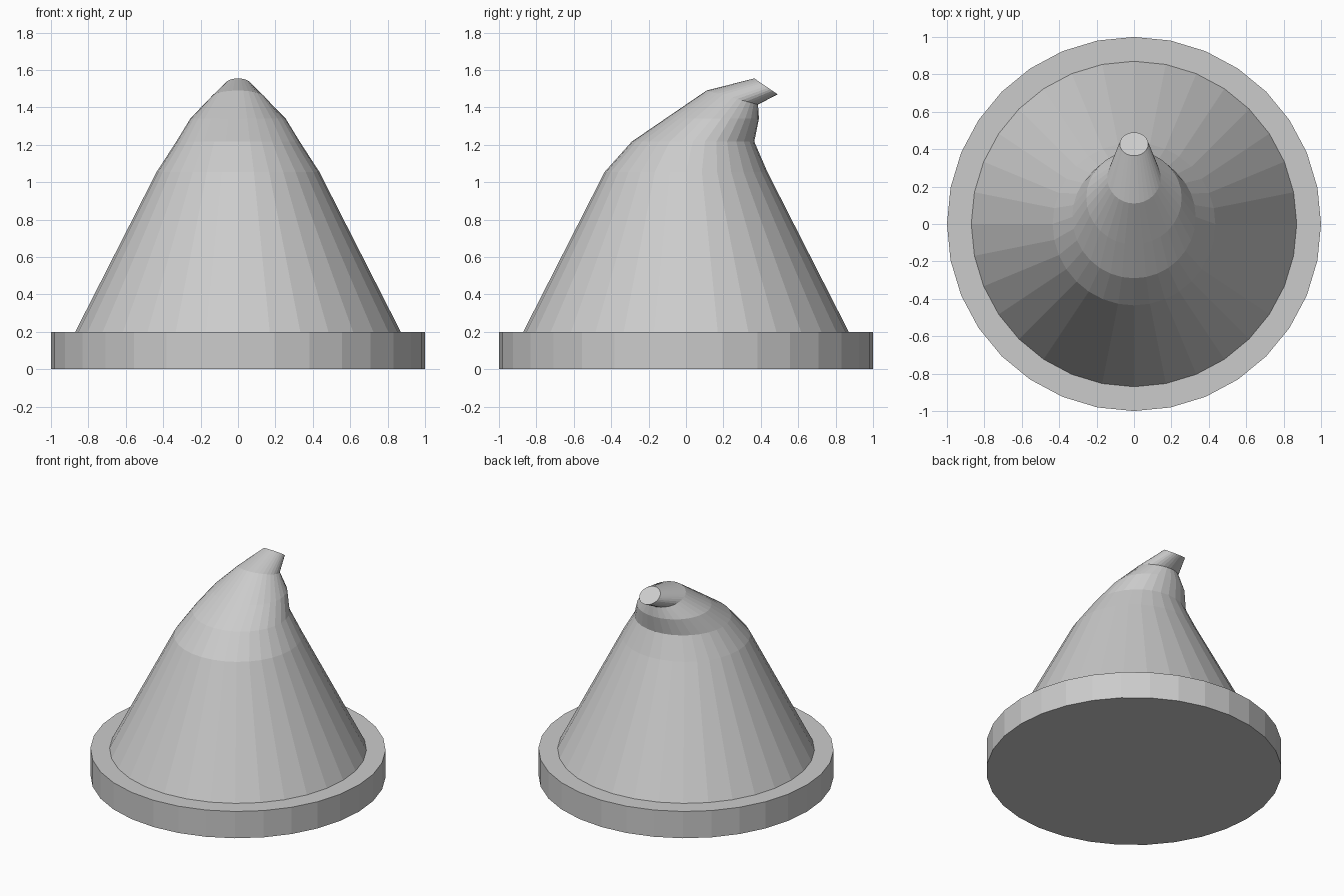
import bpy, bmesh
from math import sin, cos, pi

if "Cube" in bpy.data.objects:
    bpy.data.objects.remove(bpy.data.objects["Cube"])

SIDES = 32


def loft(name, rings):
    """Closed skin through rings given as (front_y, front_z, back_y, back_z, x_radius)."""
    bm = bmesh.new()
    loops = []
    for fy, fz, by, bz, rx in rings:
        loop = []
        for i in range(SIDES):
            a = 2 * pi * i / SIDES
            t = (sin(a) + 1) / 2
            loop.append(bm.verts.new((rx * cos(a), fy + (by - fy) * t, fz + (bz - fz) * t)))
        loops.append(loop)
    for lo, hi in zip(loops, loops[1:]):
        for i in range(SIDES):
            j = (i + 1) % SIDES
            bm.faces.new((lo[i], lo[j], hi[j], hi[i]))
    bm.faces.new(loops[0][::-1])
    bm.faces.new(loops[-1])
    mesh = bpy.data.meshes.new(name)
    bm.to_mesh(mesh)
    bm.free()
    obj = bpy.data.objects.new(name, mesh)
    bpy.context.collection.objects.link(obj)
    return obj


# Flat brim, cone with bent tip, all in one stepped skin
loft("bent_cone_with_brim", [
    (-1.0, 0.0, 1.0, 0.0, 1.0),
    (-1.0, 0.2, 1.0, 0.2, 1.0),
    (-0.87, 0.2, 0.87, 0.2, 0.87),
    (-0.435, 1.055, 0.435, 1.055, 0.435),
    (-0.29, 1.217, 0.365, 1.217, 0.33),
    (-0.11, 1.34, 0.39, 1.34, 0.255),
    (0.11, 1.49, 0.385, 1.415, 0.143),
    (0.365, 1.555, 0.49, 1.47, 0.076),
])
